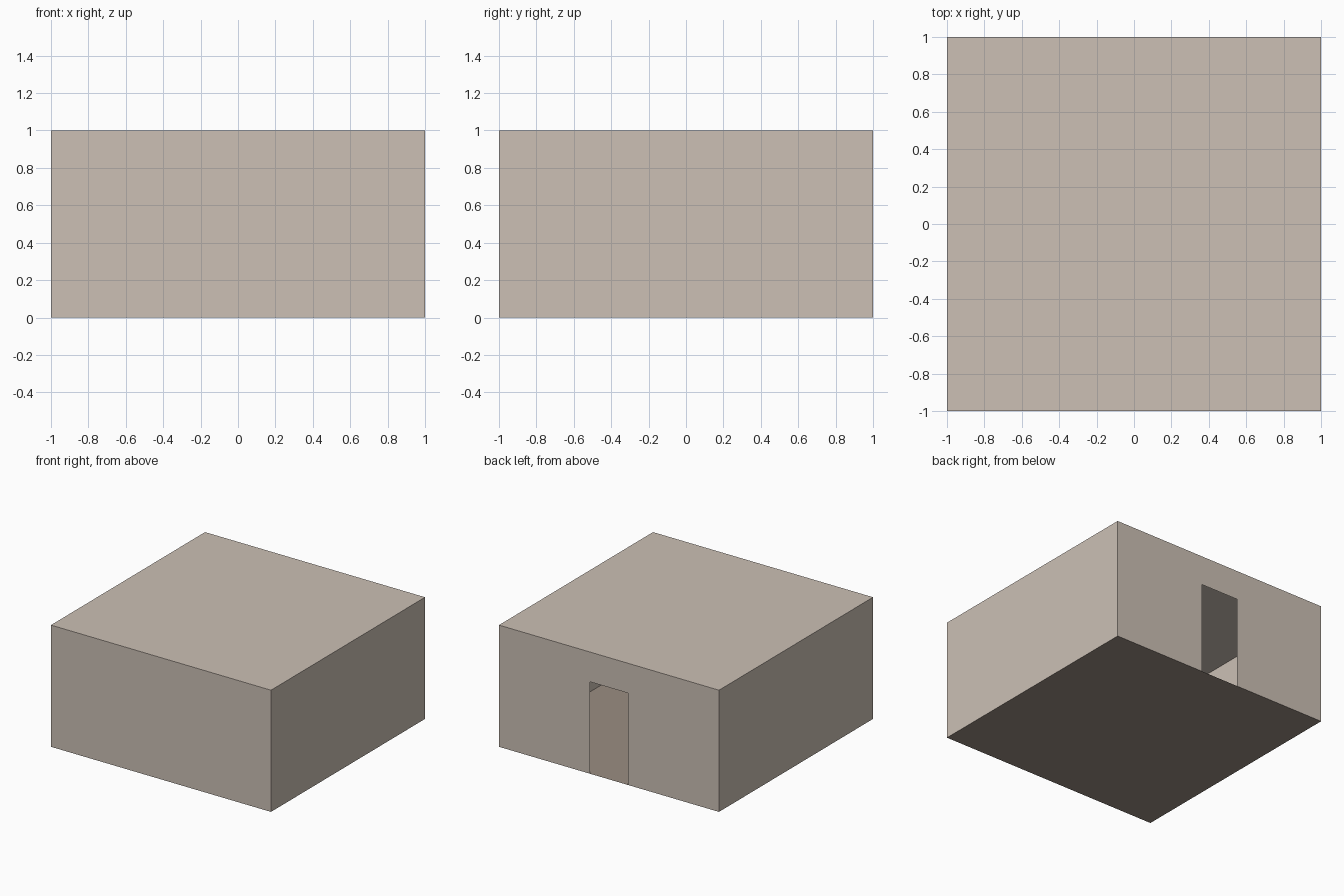
import bpy

if "Cube" in bpy.data.objects:
    bpy.data.objects.remove(bpy.data.objects["Cube"])

DOOR_HALF, DOOR_TOP = 0.172, 0.755


def material(name, srgb):
    mat = bpy.data.materials.new(name)
    lin = [((c / 255 + 0.055) / 1.055) ** 2.4 for c in srgb]
    mat.diffuse_color = (*lin, 1.0)
    mat.use_nodes = True
    mat.node_tree.nodes["Principled BSDF"].inputs["Base Color"].default_value = mat.diffuse_color
    return mat


def panel(name, points, mat):
    """One thin flat panel from its outline."""
    mesh = bpy.data.meshes.new(name)
    mesh.from_pydata(points, [], [range(len(points))])
    mesh.materials.append(mat)
    obj = bpy.data.objects.new(name, mesh)
    bpy.context.collection.objects.link(obj)
    return obj


plaster = material("warm plaster", (204, 192, 181))
floor_mat = material("brown floor", (155, 142, 130))

# Floor and flat roof
for name, z, mat in (("floor", 0, floor_mat), ("roof", 1, plaster)):
    panel(name, [(-1, -1, z), (1, -1, z), (1, 1, z), (-1, 1, z)], mat)

# Three plain walls
for name, (ax, ay), (bx, by) in (("front_wall", (-1, -1), (1, -1)),
                                 ("right_wall", (1, -1), (1, 1)),
                                 ("left_wall", (-1, 1), (-1, -1))):
    panel(name, [(ax, ay, 0), (bx, by, 0), (bx, by, 1), (ax, ay, 1)], plaster)

# Back wall outline runs around the open doorway
d, h = DOOR_HALF, DOOR_TOP
outline = [(1, 0), (d, 0), (d, h), (-d, h), (-d, 0), (-1, 0), (-1, 1), (1, 1)]
panel("back_wall", [(x, 1, z) for x, z in outline], plaster)
